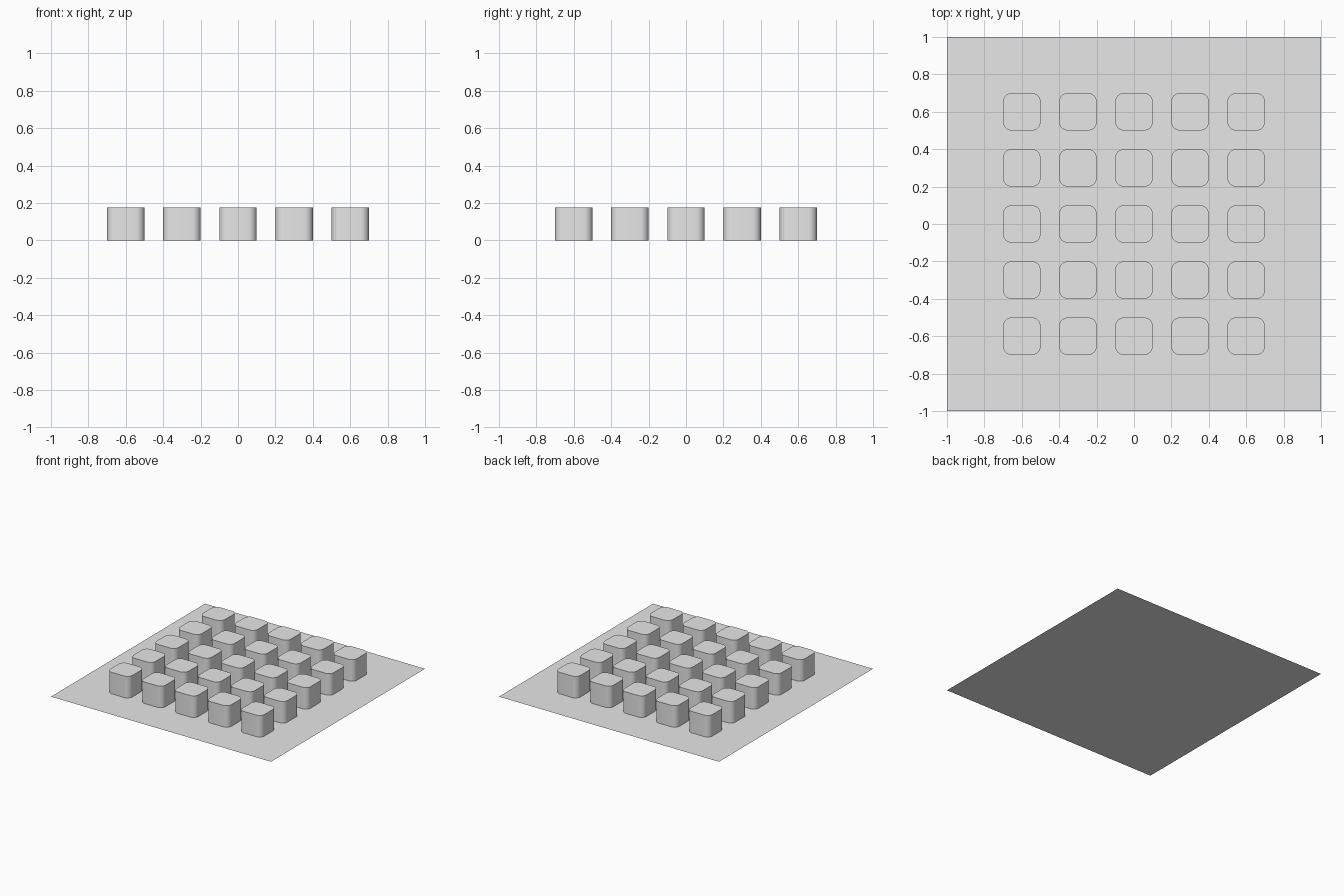
import bpy
import bmesh
from math import radians

SPACING = 0.3
WIDTH = 0.2
HEIGHT = 0.177
CORNER = 0.045

if "Cube" in bpy.data.objects:
    bpy.data.objects.remove(bpy.data.objects["Cube"], do_unlink=True)

# One plain grey for everything
grey = bpy.data.materials.new("plain grey")
grey.use_nodes = True
grey.diffuse_color = (0.8, 0.8, 0.8, 1)
grey.node_tree.nodes["Principled BSDF"].inputs["Base Color"].default_value = (0.8, 0.8, 0.8, 1)

# Thin ground sheet
bpy.ops.mesh.primitive_plane_add(size=2)
sheet = bpy.context.object
sheet.name = "base_sheet"
sheet.data.materials.append(grey)

# Block with rounded upright corners, open where it meets the sheet
bm = bmesh.new()
bmesh.ops.create_cube(bm, size=1)
bmesh.ops.scale(bm, vec=(WIDTH, WIDTH, HEIGHT), verts=bm.verts)
bmesh.ops.translate(bm, vec=(0, 0, HEIGHT / 2), verts=bm.verts)
uprights = [e for e in bm.edges if abs(e.verts[0].co.z - e.verts[1].co.z) > HEIGHT / 2]
bmesh.ops.bevel(bm, geom=uprights, offset=CORNER, offset_type='OFFSET',
                segments=6, profile=0.5, affect='EDGES')
bm.normal_update()
bottom = [f for f in bm.faces if f.normal.z < -0.9]
bmesh.ops.delete(bm, geom=bottom, context='FACES_ONLY')
block_mesh = bpy.data.meshes.new("rounded_block")
bm.to_mesh(block_mesh)
bm.free()
block_mesh.materials.append(grey)

# Five by five grid of blocks sharing the mesh
for row in range(5):
    for column in range(5):
        block = bpy.data.objects.new(f"block_row{row + 1}_column{column + 1}", block_mesh)
        block.location = ((column - 2) * SPACING, (row - 2) * SPACING, 0)
        bpy.context.collection.objects.link(block)

# Smooth corners, crisp top rim
bpy.ops.object.select_all(action='DESELECT')
block.select_set(True)
bpy.context.view_layer.objects.active = block
bpy.ops.object.shade_smooth_by_angle(angle=radians(30))
